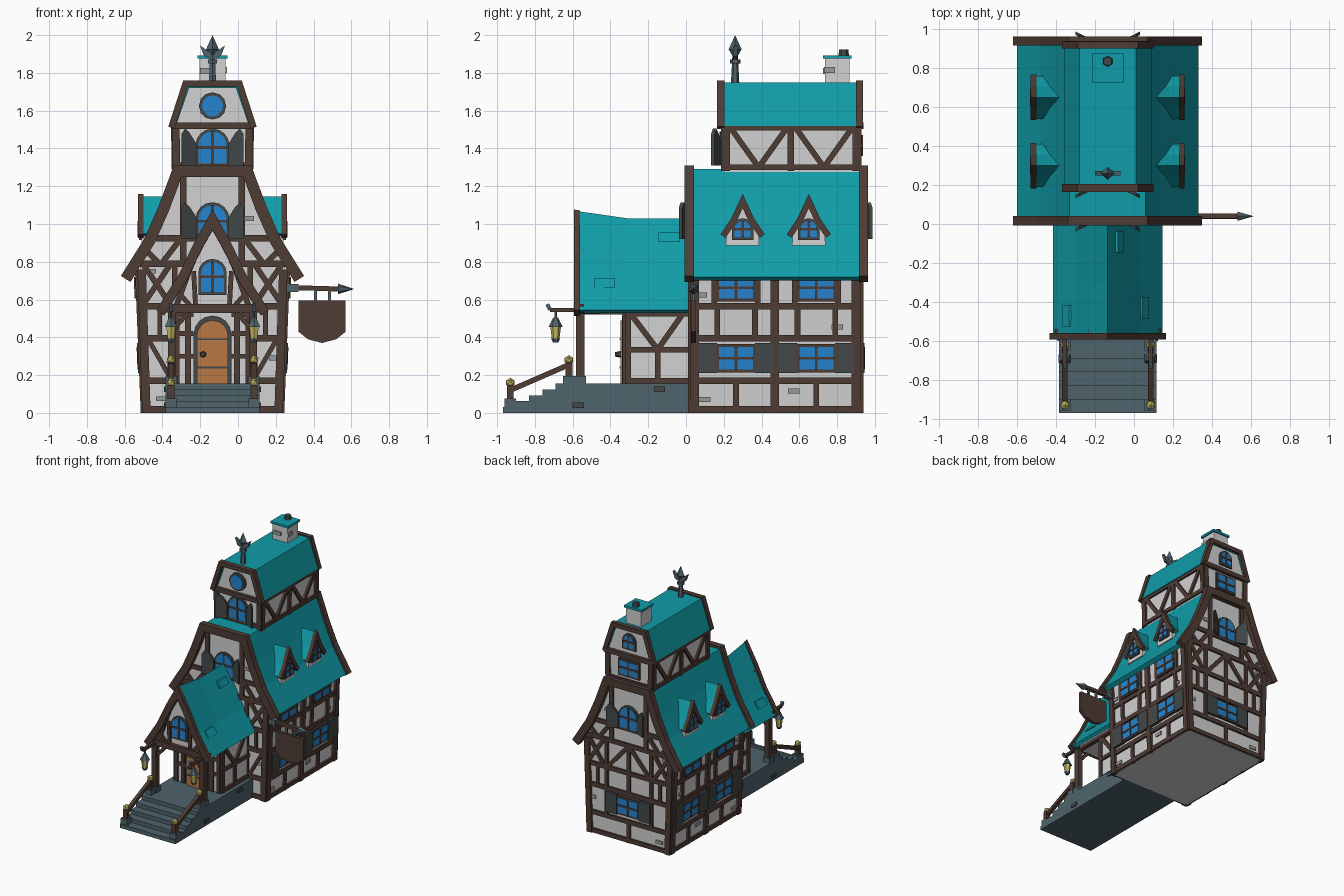
import bpy, bmesh, math
from mathutils import Vector, Matrix

if "Cube" in bpy.data.objects:
    bpy.data.objects.remove(bpy.data.objects["Cube"])

CX = -0.135  # centre line of the house
COLOURS = {"plaster": "D2D2D2", "timber": "4F3C35", "teal": "109CA8", "glass": "2485D0", "shutter_grey": "434848",
           "slate": "4F636C", "door_orange": "BA7843", "gold": "C6BC62", "stone": "9A9A9A"}
PARTS = {"main_walls": "plaster", "tower_walls": "plaster", "porch_walls": "plaster", "dormer_walls": "plaster",
         "chimney": "plaster", "main_roof": "teal", "tower_roof": "teal", "porch_roof": "teal", "dormer_roofs": "teal",
         "chimney_cap": "teal", "bargeboards": "timber", "main_timbers": "timber", "tower_timbers": "timber",
         "porch_timbers": "timber", "window_panes": "glass", "window_frames": "shutter_grey",
         "window_bars": "timber", "shutters": "shutter_grey", "wall_bricks": "stone", "steps": "slate",
         "step_bricks": "shutter_grey", "handrails": "timber", "post_bases": "slate", "rail_knobs": "gold",
         "lantern_metal": "slate", "lantern_glass": "gold", "door": "door_orange", "door_frame": "shutter_grey",
         "sign_board": "timber", "sign_metal": "slate", "finial": "slate", "chimney_pot": "shutter_grey"}
BM = {n: bmesh.new() for n in PARTS}

# ---- faces: map (u, v, depth) to world ----
def front(y): return lambda u, v, d: (CX + u, y - d, v)
def back(y): return lambda u, v, d: (CX + u, y + d, v)
def along_y(u, v, d): return (CX + u, d, v)
def flat(u, v, d): return (CX + u, v, d)
def at(prof, v):
    for (a, z0), (b, z1) in zip(prof, prof[1:]):
        if v <= z1: break
    return a + (b - a) * (v - z0) / (z1 - z0)
def side(s, prof, yc=0): return lambda u, v, d: (CX + s * (at(prof, v) + d), yc + u, v)

# ---- builders ----
def prism(name, face, poly, d0, d1):
    bm = BM[name]
    a, b = ([bm.verts.new(face(u, v, d)) for u, v in poly] for d in (d0, d1))
    bm.faces.new(a); bm.faces.new(b[::-1])
    for i in range(len(a)):
        j = (i + 1) % len(a)
        bm.faces.new((a[j], a[i], b[i], b[j]))

def rect(u0, u1, v0, v1): return [(u0, v0), (u1, v0), (u1, v1), (u0, v1)]

def bar(name, face, p, q, w=0.03, d=0.015, d0=-0.01):
    p, q = Vector(p), Vector(q)
    t = (q - p).normalized() * w / 2
    n = Vector((-t.y, t.x))
    prism(name, face, [p - n, q - n, q + n, p + n], d0, d)

def mirrored(half):
    return half + [(-u, v) for u, v in reversed(half) if u > 1e-6]

def strip(name, face, half, t, d0, d1):  # roof sheet or bargeboard of thickness t under a profile
    pts = [Vector(p) for p in mirrored(half)]
    seg = [(b - a).normalized() for a, b in zip(pts, pts[1:])]
    nor = [Vector((-s.y, s.x)) for s in seg]
    inner = []
    for i, p in enumerate(pts):
        n1, n2 = nor[max(i - 1, 0)], nor[min(i, len(nor) - 1)]
        m = (n1 + n2).normalized()
        inner.append(p + m * t / m.dot(n1))
    prism(name, face, pts + inner[::-1], d0, d1)

def arch(u, v, w, h, n=8):
    r = w / 2
    return [(u - r, v), (u + r, v)] + [(u + r * math.cos(math.pi * i / n), v + h - r + r * math.sin(math.pi * i / n))
                                       for i in range(n + 1)]

def window(face, u, v, w, h, arched=True, shutter=0, d=0.0):
    shape = arch if arched else lambda u, v, w, h: rect(u - w / 2, u + w / 2, v, v + h)
    prism("window_frames" if arched else "window_bars", face, shape(u, v - .015, w + .03, h + .03), -.01, d + .014)
    prism("window_panes", face, shape(u, v, w, h), 0, d + .018)
    bar("window_bars", face, (u, v), (u, v + h), .014, d + .023)
    bar("window_bars", face, (u - w / 2, v + h * .5), (u + w / 2, v + h * .5), .014, d + .023)
    for s in (-1, 1):
        if shutter and arched:  # half-arch leaves swung open
            a, b, t = w / 2 + .01, w / 2 + .09, v + h + .015
            leaf = lambda x, z, e: face(u + s * x, z, e + (x - a) * .5)
            prism("shutters", leaf, [(a, v - .01), (b, v - .01), (b, t - .03), (b - .02, t), (b - .045, t - .025), (a, t - .08)], .01, .028)
        elif shutter:
            x = u + s * (w / 2 + .06)
            prism("shutters", face, rect(x - .05, x + .05, v - .02, v + h + .02), 0, .025)

def cone(name, p, r1, r2, h, seg=6, axis=(0, 0, 1)):
    m = Matrix.Translation(p) @ Vector(axis).to_track_quat('Z', 'Y').to_matrix().to_4x4() @ Matrix.Translation((0, 0, h / 2))
    bmesh.ops.create_cone(BM[name], cap_ends=True, segments=seg, radius1=r1, radius2=r2, depth=h, matrix=m)

def box(name, x, y, z0, z1, w, l): prism(name, flat, rect(x - w / 2, x + w / 2, y - l / 2, y + l / 2), z0, z1)

# ---- main house ----
WALL = [(.36, 0), (.39, .75)]
ROOF = [(.465, .72), (.345, .92), (.27, 1.09), (.195, 1.29)]
prism("main_walls", along_y, mirrored(WALL + [(.33, .89), (.25, 1.08), (.18, 1.26)]), .03, .92)
strip("main_roof", along_y, ROOF, .035, .02, .94)
for y0, y1 in ((-.007, .042), (.915, .963)):
    strip("bargeboards", along_y, [(.485, .725), (.36, .925), (.285, 1.095), (.205, 1.31)], .06, y0, y1)
T = "main_timbers"
for f, is_back in ((front(.03), 0), (back(.92), 1)):
    for v, u in ((.02, .37), (.17, .37), (.395, .375), (.565, .38), (.79, .39), (.925, .3)):
        bar(T, f, (-u, v), (u, v), .035)
    for s in (-1, 1):
        bar(T, f, (s * .35, 0), (s * .375, .76), .045, .02)
        bar(T, f, (s * .155, .79), (s * .155, 1.26), .035)
        bar(T, f, (s * .17, .92), (s * .27, .79))
        bar(T, f, (s * .36, .87), (s * .28, .79))
        bar(T, f, (s * .37, .57), (s * .22, .79))
        bar(T, f, (s * .22, .57), (s * .37, .79))
        bar(T, f, (s * .2, .17), (s * .2, .79))
        bar(T, f, (s * .34, .39), (s * .22, .18), .025) if not is_back else bar(T, f, (s * .19, .57), (0, .79))
        bar(T, f, (s * .28, .4), (s * .28, .57), .025)
    bar(T, f, (0, 0), (0, .17))
    window(f, 0, .93, .15, .17, True, 1)
    if is_back:
        bar(T, f, (0, .39), (0, .79))
        window(f, 0, .23, .18, .12, False, 1, .005)
for s in (-1, 1):
    f = side(s, WALL)
    for v in (.02, .17, .395, .565):
        bar(T, f, (.03, v), (.92, v), .035)
    for y in (.045, .47, .9):
        bar(T, f, (y, 0), (y, .75), .045, .02)
    for y in (.265, .69):
        window(f, y, .23, .18, .12, False, 1, .005)
        window(f, y, .605, .18, .115, False, 0, .005)
        for e in (-.1, .1):
            bar(T, f, (y + e, .4), (y + e, .565), .03)
            bar(T, f, (y + e * 1.15, .565), (y + e * 1.15, .75), .03)
        bar(T, f, (y, 0), (y, .17), .03)
    for y, z in ((.1, .07), (.57, .115), (.8, .395 + .06), (.08, .625)):
        prism("wall_bricks", f, rect(y - .03, y + .03, z - .013, z + .013), 0, .009)
    # dormers
    for yc in (.30, .65):
        f = side(s, [(0, 0), (0, 2)], yc)
        prism("dormer_walls", f, mirrored([(.088, .885), (.085, .98), (0, 1.12)]), .2, .375)
        strip("dormer_roofs", f, [(.11, .95), (.055, 1.03), (0, 1.145)], .025, .18, .37)
        strip("bargeboards", f, [(.117, .945), (.06, 1.03), (0, 1.16)], .032, .365, .395)
        window(side(s, [(.375, 0), (.375, 2)], yc), 0, .93, .085, .085)
for x, z in ((-.33, .75), (.19, 1.03), (.33, .29), (-.27, .075)):
    for f in (front(.03), back(.92)):
        prism("wall_bricks", f, rect(x - .03, x + .03, z - .013, z + .013), 0, .009)

# ---- upper tower ----
T = "tower_timbers"
prism("tower_walls", along_y, mirrored([(.2, 1.25), (.205, 1.53), (.135, 1.735)]), .2, .915)
strip("tower_roof", along_y, [(.225, 1.52), (.145, 1.75)], .03, .19, .92)
for y0, y1 in ((.165, .205), (.9, .937)):
    strip("bargeboards", along_y, [(.234, 1.515), (.155, 1.76)], .035, y0, y1)
for f in (front(.2), back(.915)):
    bar(T, f, (-.22, 1.52), (.22, 1.52), .035, .025)
    bar(T, f, (-.2, 1.31), (.2, 1.31), .03)
    for s in (-1, 1):
        bar(T, f, (s * .19, 1.28), (s * .195, 1.53), .04)
window(front(.2), 0, 1.32, .15, .17, True, 1)
window(back(.915), 0, 1.36, .16, .11, False, 0)
window(back(.915), 0, 1.585, .09, .1)
circle = lambda r: [(r * math.cos(i * math.pi / 6), 1.625 + r * math.sin(i * math.pi / 6)) for i in range(12)]
prism("window_frames", front(.2), circle(.072), 0, .02)
prism("window_panes", front(.2), circle(.056), 0, .026)
for s in (-1, 1):
    f = side(s, [(.2, 1.25), (.205, 1.53)])
    for v in (1.3, 1.51):
        bar(T, f, (.2, v), (.915, v))
    for y in (.215, .555, .9):
        bar(T, f, (y, 1.28), (y, 1.52), .035)
    for y in (.385, .73):
        for e in (-.15, .15):
            bar(T, f, (y, 1.3), (y + e, 1.51))

# chimney and finial
box("chimney", 0, .80, 1.73, 1.875, .135, .13)
box("chimney_cap", 0, .80, 1.875, 1.893, .16, .15)
cone("chimney_pot", (CX, .835, 1.89), .028, .024, .035)
prism("wall_bricks", front(.735), rect(-.065, .01, 1.795, 1.825), 0, .009)
prism("wall_bricks", side(1, [(.0675, 0), (.0675, 2)]), rect(.73, .79, 1.8, 1.83), 0, .009)
cone("finial", (CX, .26, 1.75), .022, .014, .15)
cone("finial", (CX, .26, 1.85), .028, .028, .02)
cone("finial", (CX, .26, 1.89), .014, .034, .035, 4)
cone("finial", (CX, .26, 1.925), .034, 0, .075, 4)
for s in (-1, 1):
    prism("finial", front(.26), [(s * a, b) for a, b in ((0, 1.87), (.045, 1.89), (.066, 1.945), (.03, 1.92), (0, 1.91))], -.012, .012)

# ---- porch ----
T = "porch_timbers"
PROOF = [(.28, .545), (.165, .715), (.085, .87), (0, 1.03)]
lift = lambda u, v, d: (CX + u, d, v + .08 * (v - .545) * max(0, (-.31 - d) / .27))
prism("porch_walls", along_y, mirrored([(.22, .53), (.22, .6), (.14, .70), (.065, .86), (0, .98)]), -.55, .03)
prism("porch_walls", along_y, rect(-.205, .205, .15, .54), -.32, .03)
for d0, d1 in ((-.575, -.31), (-.31, .04)):
    strip("porch_roof", lift, PROOF, .03, d0, d1)
strip("bargeboards", lift, [(.298, .545), (.18, .715), (.097, .875), (0, 1.035)], .05, -.593, -.56)
for s, y, z in ((1, -.43, .69), (1, -.09, .93), (-1, -.47, .66)):
    prism("porch_roof", side(s, PROOF), rect(y - .055, y + .055, z - .025, z + .025), 0, .014)
f = front(-.55)
bar(T, f, (-.27, .555), (.27, .555), .045, .03)
window(f, 0, .64, .12, .16)
for s in (-1, 1):
    bar(T, f, (s * .085, .86), (s * .19, .57), .03)
    bar(T, f, (s * .09, .57), (s * .1, .75), .025)
    bar(T, f, (s * .2, .66), (s * .12, .57), .025)
    box(T, s * .215, -.56, .155, .55, .042, .045)
    box("post_bases", s * .215, -.56, .155, .195, .06, .06)
    bar(T, front(-.56), (s * .2, .45), (s * .12, .54), .025, .012, -.012)
    g, w = front(-.32), side(s, [(.205, 0), (.205, 2)])
    for u in (.13, .19):
        bar(T, g, (s * u, .155), (s * u, .53), .03)
    for v in (.3, .42, .52):
        bar(T, g, (s * .1, v), (s * .205, v), .025)
    for v in (.17, .335, .525):
        bar(T, w, (-.32, v), (.03, v))
    for p, q in (((-.305, .15), (-.305, .53)), ((-.15, .16), (-.15, .335)), ((-.15, .335), (-.29, .52)), ((-.15, .335), (-.02, .52))):
        bar(T, w, p, q)
    bar(T, side(s, [(.215, 0), (.215, 2)]), (-.56, .535), (.0, .535), .03, .01, -.02)
# door
prism("door_frame", front(-.32), arch(0, .155, .2, .36), 0, .02)
prism("door", front(-.32), arch(0, .155, .165, .335), 0, .028)
for v in (.24, .39):
    bar("door_frame", front(-.32), (-.08, v), (.08, v), .01, .031)
cone("door_frame", (CX - .05, -.345, .31), .018, .012, .03, 6, (0, -1, 0))

# ---- steps, handrails, lanterns ----
stair = [(.03, 0), (-.97, 0)]
for i in range(5):
    stair += [(-.97 + .07 * i, .031 * (i + 1)), (-.97 + .07 * (i + 1), .031 * (i + 1))]
prism("steps", lambda u, v, d: (CX + d, u, v), stair + [(.03, .155)], -.25, .25)
for s in (-1, 1):
    f = side(s, [(.25, 0), (.25, 2)])
    for y, z in ((-.14, .125), (-.57, .04)):
        prism("step_bricks", f, rect(y - .03, y + .03, z - .014, z + .014), 0, .008)
    rail = side(s, [(.22, 0), (.22, 2)])
    bar("handrails", rail, (-.93, .12), (-.62, .255), .028, .014, -.014)
    for y, z in ((-.93, .03), (-.62, .15)):
        box("post_bases", s * .22, y, z, z + .045, .06, .06)
        box("handrails", s * .22, y, z + .03, z + .115, .036, .036)
        bmesh.ops.create_icosphere(BM["rail_knobs"], subdivisions=1, radius=.026, matrix=Matrix.Translation((CX + s * .22, y, z + .13)))
    bar("handrails", rail, (-.56, .545), (-.72, .545), .022, .011, -.011)
    bar("lantern_metal", rail, (-.72, .545), (-.735, .575), .02, .01, -.01)
    x = CX + s * .22
    cone("lantern_metal", (x, -.69, .50), .007, .007, .045)
    cone("lantern_metal", (x, -.69, .455), .038, .012, .05)
    cone("lantern_glass", (x, -.69, .39), .02, .028, .066)
    cone("lantern_metal", (x, -.69, .373), .014, .024, .02)

# ---- hanging sign ----
sx = -CX
f = front(.04)
bar("sign_board", f, (.37, .665), (.56 + sx, .655), .026, .013, -.013)
bar("sign_metal", f, (.25 + sx, .663), (.32 + sx, .661), .042, .02, -.02)
cone("sign_metal", (.53, .04, .656), .028, 0, .085, 6, (1, 0, 0))
for x in (.41, .485):
    bar("sign_metal", f, (x + sx, .595), (x + sx, .655), .016, .008, -.008)
prism("sign_board", f, [(x + sx, z) for x, z in ((.32, .595), (.57, .595), (.57, .43), (.52, .39), (.445, .37), (.37, .39), (.32, .43))], -.014, .014)

# ---- turn the meshes into objects ----
def linear(h):
    c = [int(h[i:i + 2], 16) / 255 for i in (0, 2, 4)]
    return [x / 12.92 if x < .04 else ((x + .055) / 1.055) ** 2.4 for x in c] + [1]
MATS = {}
for n, h in COLOURS.items():
    MATS[n] = bpy.data.materials.new(n)
    MATS[n].diffuse_color = linear(h)
for name, bm in BM.items():
    bmesh.ops.remove_doubles(bm, verts=bm.verts, dist=1e-6)
    bmesh.ops.recalc_face_normals(bm, faces=bm.faces)
    me = bpy.data.meshes.new(name)
    bm.to_mesh(me); bm.free()
    me.materials.append(MATS[PARTS[name]])
    bpy.context.collection.objects.link(bpy.data.objects.new(name, me))

for m in bpy.data.materials:
    if m.users and not m.is_grease_pencil:
        m.use_nodes = True
        m.node_tree.nodes["Principled BSDF"].inputs["Base Color"].default_value = m.diffuse_color
